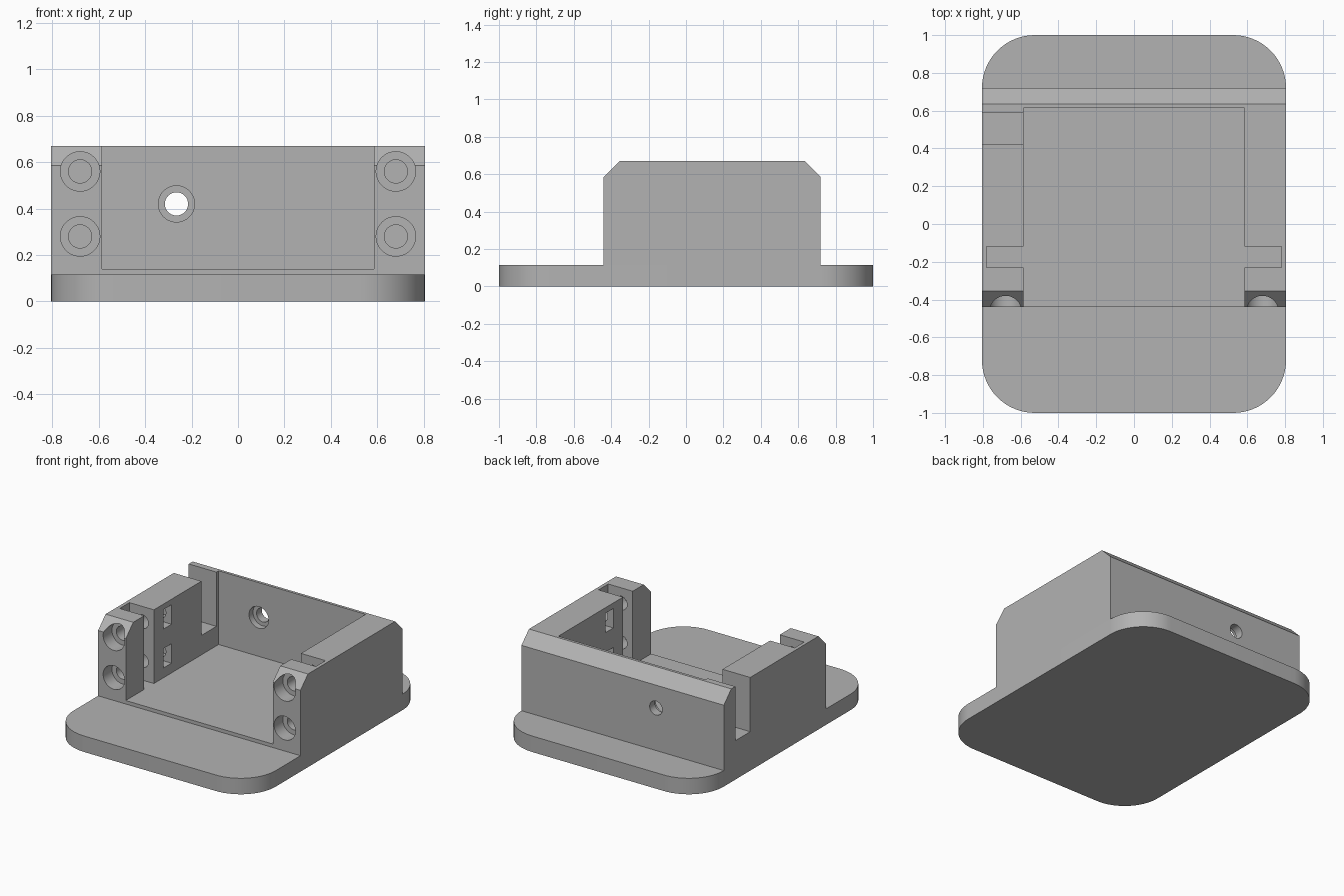
import bpy, bmesh, math
from mathutils import Matrix, Vector

cube = bpy.data.objects.get("Cube")
if cube:
    bpy.data.objects.remove(cube, do_unlink=True)

GREY = (0.45, 0.45, 0.45, 1)
grey = bpy.data.materials.new("plain_grey")
grey.use_nodes = True
grey.diffuse_color = GREY
grey.node_tree.nodes["Principled BSDF"].inputs["Base Color"].default_value = GREY


def finish(name, bm):
    bmesh.ops.recalc_face_normals(bm, faces=bm.faces)
    mesh = bpy.data.meshes.new(name)
    bm.to_mesh(mesh)
    bm.free()
    mesh.materials.append(grey)
    obj = bpy.data.objects.new(name, mesh)
    bpy.context.collection.objects.link(obj)
    return obj


def extrude(name, outline, depth):
    """Extrude a flat outline of 3D points along the depth vector."""
    bm = bmesh.new()
    face = bm.faces.new([bm.verts.new(p) for p in outline])
    grown = bmesh.ops.extrude_face_region(bm, geom=[face], use_keep_orig=True)
    verts = [g for g in grown["geom"] if isinstance(g, bmesh.types.BMVert)]
    bmesh.ops.translate(bm, verts=verts, vec=depth)
    return finish(name, bm)


def box(x, y, z):
    x = sorted(x)
    outline = [(x[0], y[0], z[0]), (x[1], y[0], z[0]), (x[1], y[1], z[0]), (x[0], y[1], z[0])]
    return extrude("cutter", outline, (0, 0, z[1] - z[0]))


def rod(x, z, radius, y0, y1, sides=48):
    """Cylinder or prism running along y."""
    turn = [2 * math.pi * i / sides for i in range(sides)]
    outline = [(x + radius * math.cos(a), y0, z + radius * math.sin(a)) for a in turn]
    return extrude("cutter", outline, (0, y1 - y0, 0))


def cut(target, cutter):
    mod = target.modifiers.new("cut", "BOOLEAN")
    mod.operation = "DIFFERENCE"
    mod.solver = "EXACT"
    mod.object = cutter
    bpy.context.view_layer.objects.active = target
    bpy.ops.object.modifier_apply(modifier=mod.name)
    bpy.data.objects.remove(cutter, do_unlink=True)


def smooth(obj):
    bpy.ops.object.select_all(action="DESELECT")
    obj.select_set(True)
    bpy.context.view_layer.objects.active = obj
    bpy.ops.object.shade_smooth_by_angle(angle=math.radians(30))


W, BASE, TOP = 0.805, 0.115, 0.67
FRONT, BACK, CHAMFER = -0.44, 0.72, 0.085
INNER, FLOOR, OVER = 0.585, 0.14, 0.8

# Base plate with rounded corners
R = 0.28
corners = [(1, 1), (-1, 1), (-1, -1), (1, -1)]
plate = []
for q, (sx, sy) in enumerate(corners):
    for i in range(17):
        a = math.pi / 2 * (q + i / 16)
        plate.append((sx * (W - R) + R * math.cos(a), sy * (1 - R) + R * math.sin(a), 0))
smooth(extrude("base_plate", plate, (0, 0, BASE)))

# Housing with chamfered front and back top edges
profile = [(FRONT, BASE), (BACK, BASE), (BACK, TOP - CHAMFER), (BACK - CHAMFER, TOP),
           (FRONT + CHAMFER, TOP), (FRONT, TOP - CHAMFER)]
housing = extrude("housing", [(-W, y, z) for y, z in profile], (2 * W, 0, 0))

# Open bay and the cable notch in the right wall
cut(housing, box((-INNER, INNER), (-0.6, 0.615), (FLOOR, OVER)))
cut(housing, box((-0.9, -0.5), (0.42, 0.59), (0.28, OVER)))

for side in (-1, 1):
    # Panel slot
    cut(housing, box((side * 0.78, side * 0.5), (-0.23, -0.12), (FLOOR, OVER)))
    for z in (0.28, 0.56):
        # Bolt hole, counterbore and nut pocket
        x = side * 0.68
        cut(housing, rod(x, z, 0.05, -0.6, 0.14))
        cut(housing, rod(x, z, 0.085, -0.6, -0.34))
        cut(housing, rod(x, z, 0.081, -0.01, 0.08, 6))
        cut(housing, box((x, side * 0.5), (-0.01, 0.08), (z - 0.07, z + 0.07)))

# Cable hole through the back wall, wider on the inside
cut(housing, rod(-0.265, 0.42, 0.05, 0.5, 0.9))
cut(housing, rod(-0.265, 0.42, 0.078, 0.5, 0.66))
smooth(housing)
